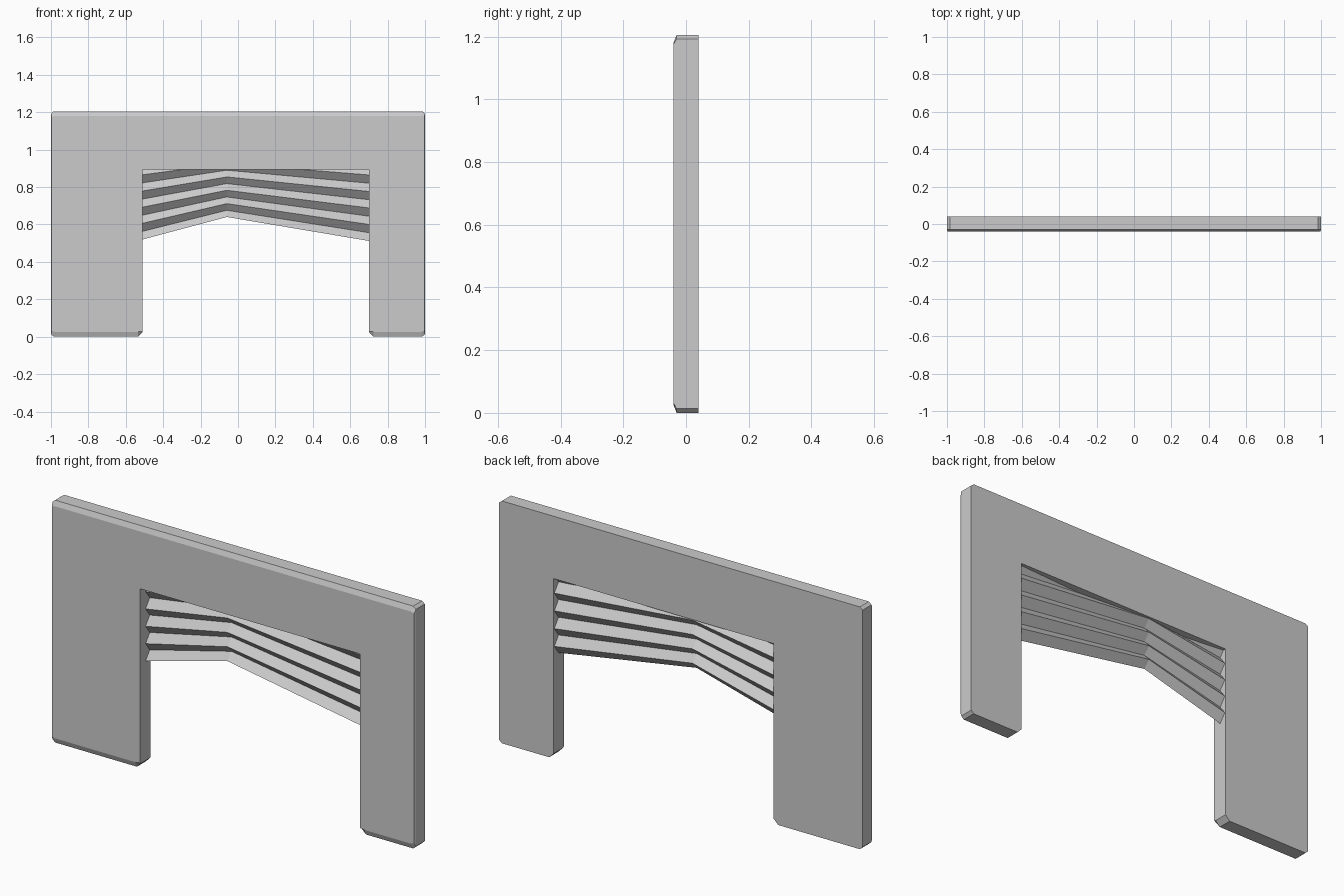
import bpy, bmesh

if "Cube" in bpy.data.objects:
    bpy.data.objects.remove(bpy.data.objects["Cube"])

def make_object(name, bm):
    bmesh.ops.recalc_face_normals(bm, faces=bm.faces)
    mesh = bpy.data.meshes.new(name)
    bm.to_mesh(mesh)
    bm.free()
    obj = bpy.data.objects.new(name, mesh)
    bpy.context.collection.objects.link(obj)
    return obj

L, R, OPEN_TOP, TOP = -0.51, 0.70, 0.895, 1.205
BACK, SHOULDER, FRONT = 0.04, -0.03, -0.04

# Surround outline: clipped corners, with a tall shallow bevel on the front
outline = [
    (-0.985, 0), (L - 0.025, 0), (L, 0.025), (L, OPEN_TOP),
    (R, OPEN_TOP), (R, 0.025), (R + 0.025, 0), (0.985, 0),
    (1, 0.014), (1, TOP - 0.012), (0.985, TOP),
    (-0.985, TOP), (-1, TOP - 0.012), (-1, 0.014),
]
front = [
    (-0.98, 0.026), (L - 0.025, 0.026), (L, 0.029), (L, OPEN_TOP),
    (R, OPEN_TOP), (R, 0.029), (R + 0.025, 0.026), (0.98, 0.026),
    (0.996, 0.032), (0.996, TOP - 0.03), (0.98, TOP - 0.025),
    (-0.98, TOP - 0.025), (-0.996, TOP - 0.03), (-0.996, 0.032),
]
bm = bmesh.new()
rings = [[bm.verts.new((x, y, z)) for x, z in pts]
         for pts, y in ((outline, BACK), (outline, SHOULDER), (front, FRONT))]
n = len(outline)
for a, b in zip(rings, rings[1:]):
    for i in range(n):
        j = (i + 1) % n
        bm.faces.new((a[i], a[j], b[j], b[i]))
bm.faces.new(rings[0])
bm.faces.new(rings[-1])
bm.normal_update()
bmesh.ops.triangulate(bm, faces=[f for f in bm.faces if len(f.verts) > 4])
make_object("frame_surround", bm)

# Pleated panel: zigzag sheet folded upward at a ridge, trimmed at the opening
bm = bmesh.new()
columns = ((L, 0.52, 0.0432), (-0.06, 0.64, 0.0357), (R, 0.512, 0.0441))
rows = [[bm.verts.new((x, 0.035 if k % 2 else 0.002, z0 + k * step))
         for x, z0, step in columns] for k in range(10)]
for a, b in zip(rows, rows[1:]):
    for i in range(2):
        bm.faces.new((a[i], a[i + 1], b[i + 1], b[i]))
bmesh.ops.bisect_plane(bm, geom=bm.verts[:] + bm.edges[:] + bm.faces[:],
                       plane_co=(0, 0, OPEN_TOP), plane_no=(0, 0, 1),
                       clear_outer=True)
make_object("pleated_panel", bm)
